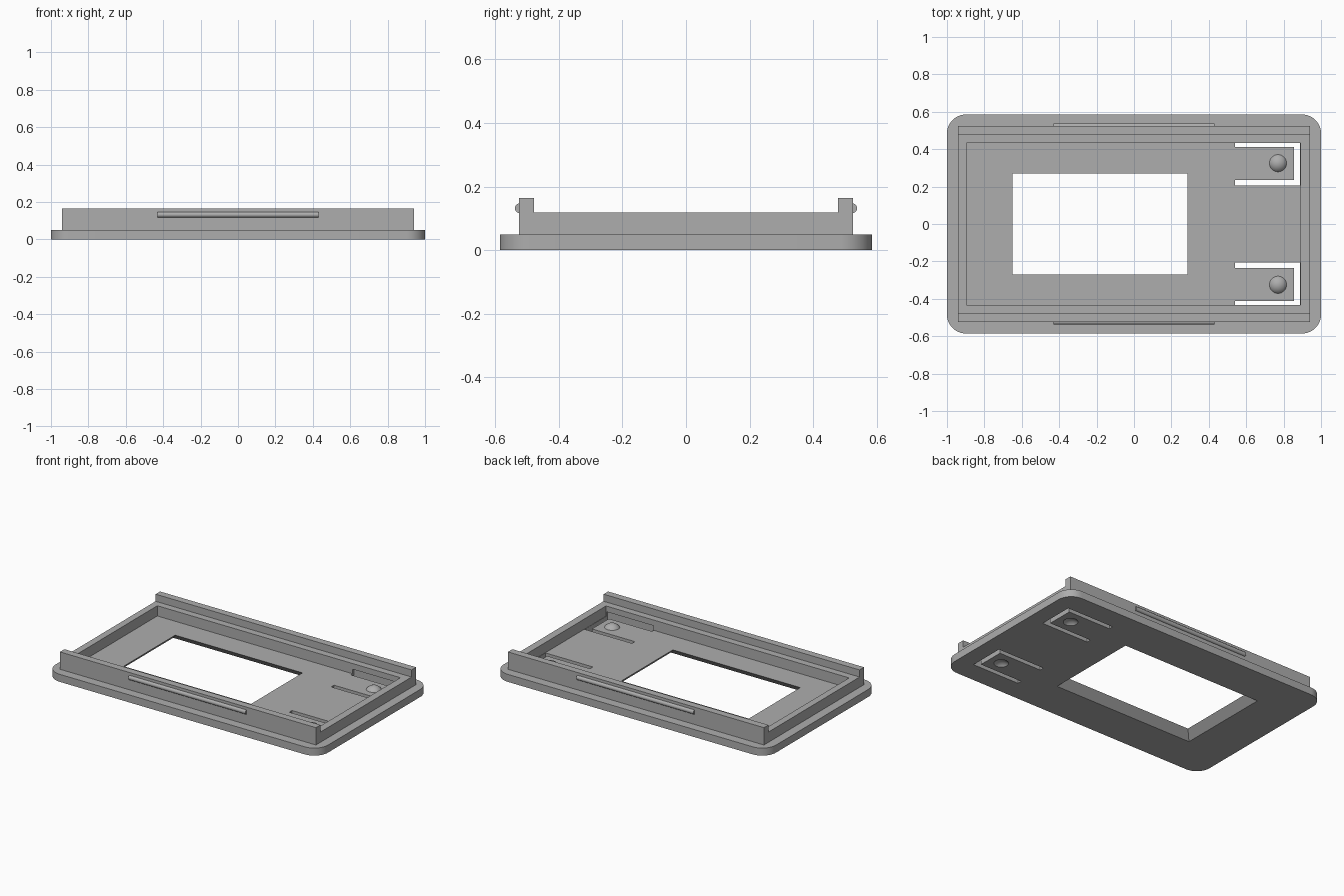
import bpy, bmesh, math
from mathutils import Matrix, Vector

cube = bpy.data.objects.get("Cube")
if cube:
    bpy.data.objects.remove(cube, do_unlink=True)

grey = bpy.data.materials.new("plain grey")
grey.use_nodes = True
COLOUR = (0.42, 0.42, 0.42, 1)
grey.diffuse_color = COLOUR
grey.node_tree.nodes["Principled BSDF"].inputs["Base Color"].default_value = COLOUR


def finish(name, bm):
    bmesh.ops.recalc_face_normals(bm, faces=bm.faces)
    mesh = bpy.data.meshes.new(name)
    bm.to_mesh(mesh)
    bm.free()
    mesh.materials.append(grey)
    ob = bpy.data.objects.new(name, mesh)
    bpy.context.collection.objects.link(ob)
    return ob


def box(name, x0, x1, y0, y1, z0, z1, flare=0, corner=0):
    """Box; flare widens the bottom, corner rounds the upright edges."""
    bm = bmesh.new()
    bmesh.ops.create_cube(bm, size=1)
    for v in bm.verts:
        f = flare if v.co.z < 0 else 0
        v.co = (x1 + f if v.co.x > 0 else x0 - f,
                y1 + f if v.co.y > 0 else y0 - f,
                z1 if v.co.z > 0 else z0)
    if corner:
        upright = [e for e in bm.edges
                   if abs(e.verts[0].co.z - e.verts[1].co.z) > 0.001]
        bmesh.ops.bevel(bm, geom=upright, offset=corner, offset_type='OFFSET',
                        segments=12, profile=0.5, affect='EDGES')
    return finish(name, bm)


def ball(name, centre, radius):
    bm = bmesh.new()
    bmesh.ops.create_uvsphere(bm, u_segments=32, v_segments=32, radius=radius,
                              matrix=Matrix.Translation(Vector(centre)))
    return finish(name, bm)


def rod(name, centre, radius, length):
    bm = bmesh.new()
    turn = Matrix.Translation(Vector(centre)) @ Matrix.Rotation(math.pi / 2, 4, 'Y')
    bmesh.ops.create_cone(bm, cap_ends=True, segments=24, radius1=radius,
                          radius2=radius, depth=length, matrix=turn)
    return finish(name, bm)


def combine(target, tool, operation):
    """Apply a boolean and discard the tool."""
    tool.hide_render = True
    mod = target.modifiers.new("combine", 'BOOLEAN')
    mod.operation = operation
    mod.solver = 'EXACT'
    mod.object = tool
    bpy.context.view_layer.objects.active = target
    bpy.ops.object.modifier_apply(modifier=mod.name)
    bpy.data.objects.remove(tool, do_unlink=True)


FLOOR = 0.05

# Rounded face plate with the raised wall and taller long sides
cover = box("cover_plate", -1, 1, -0.585, 0.585, 0, FLOOR, corner=0.1)
combine(cover, box("wall", -0.94, 0.94, -0.525, 0.525, 0.02, 0.118), 'UNION')
for s in (-1, 1):
    ys = sorted((s * 0.478, s * 0.525))
    combine(cover, box("long_lip", -0.94, 0.94, *ys, 0.03, 0.165), 'UNION')
combine(cover, box("cavity", -0.895, 0.89, -0.432, 0.432, FLOOR, 0.3), 'DIFFERENCE')

# Screen window, sloping outwards towards the underside
combine(cover, box("window", -0.64, 0.275, -0.26, 0.26, -0.01, 0.06, flare=0.07),
        'DIFFERENCE')

# U-shaped slots that free the two push tongues, with finger dimples below
for s in (-1, 1):
    for x0, x1, ya, yb in ((0.54, 0.888, 0.205, 0.235),
                           (0.54, 0.888, 0.413, 0.443),
                           (0.855, 0.888, 0.22, 0.43)):
        ys = sorted((s * ya, s * yb))
        combine(cover, box("slot", x0, x1, *ys, -0.05, 0.08), 'DIFFERENCE')
    combine(cover, ball("dimple", (0.77, s * 0.325, -0.04), 0.06), 'DIFFERENCE')

# Snap ridges on the long sides and push domes on the tongues
parts = [cover]
for s, side in ((-1, "front"), (1, "back")):
    parts.append(rod(side + "_snap_ridge", (0, s * 0.523, 0.132), 0.015, 0.86))
    dome = ball(side + "_push_dome", (0.77, s * 0.325, 0.02), 0.055)
    bm = bmesh.new()
    bm.from_mesh(dome.data)
    bmesh.ops.bisect_plane(bm, geom=bm.verts[:] + bm.edges[:] + bm.faces[:],
                           plane_co=(0, 0, FLOOR - 0.002), plane_no=(0, 0, 1),
                           clear_inner=True)
    bm.to_mesh(dome.data)
    bm.free()
    parts.append(dome)

# Smooth the curves, keep edges sharp
for ob in parts:
    bpy.ops.object.select_all(action='DESELECT')
    ob.select_set(True)
    bpy.context.view_layer.objects.active = ob
    bpy.ops.object.shade_smooth_by_angle(angle=math.radians(30))
